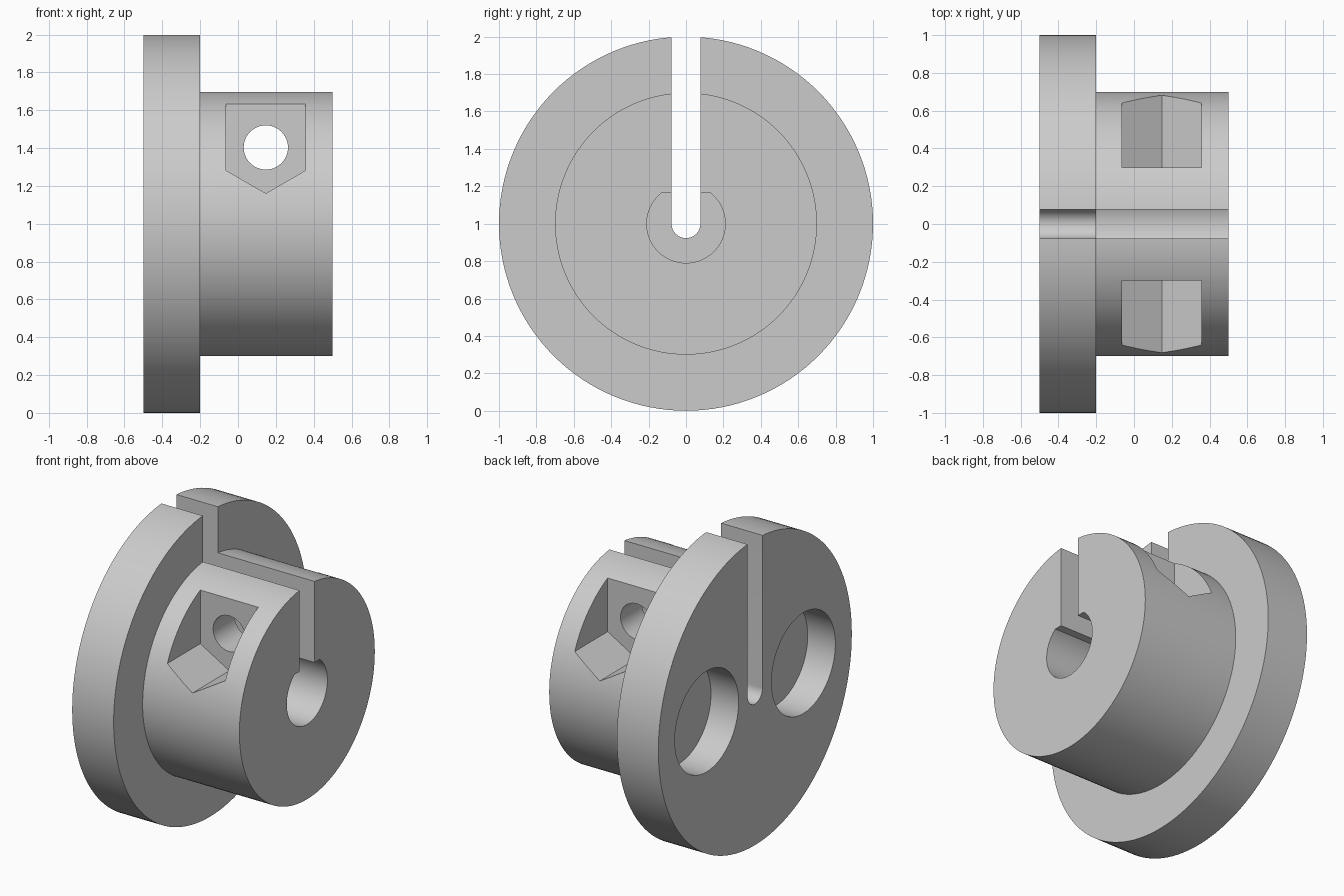
import bpy, bmesh, math

if "Cube" in bpy.data.objects:
    bpy.data.objects.remove(bpy.data.objects["Cube"])

CZ = 1.0              # height of the shaft axis
SLOT = 0.077          # half width of the slot
NX, NZ = 0.147, 1.403  # centre of the clamping screws

grey = bpy.data.materials.new("plain grey")
grey.diffuse_color = (0.60, 0.60, 0.60, 1)
grey.use_nodes = True
grey.node_tree.nodes["Principled BSDF"].inputs["Base Color"].default_value = grey.diffuse_color


def arc(cu, cv, r, a0, a1, n):
    """Points on an arc, angles in degrees, both ends included."""
    return [(cu + r * math.cos(math.radians(a0 + (a1 - a0) * i / n)),
             cv + r * math.sin(math.radians(a0 + (a1 - a0) * i / n))) for i in range(n + 1)]


def circle(cu, cv, r, n):
    return arc(cu, cv, r, 0, 360, n)[:-1]


def prism(name, outline, axis, lo, hi):
    """Extrude an outline along x (outline in y,z) or along y (outline in x,z)."""
    def place(u, v, d):
        return (d, u, v) if axis == 'x' else (u, d, v)
    bm = bmesh.new()
    a = [bm.verts.new(place(u, v, lo)) for u, v in outline]
    b = [bm.verts.new(place(u, v, hi)) for u, v in outline]
    bm.faces.new(a)
    bm.faces.new(b)
    for i in range(len(a)):
        j = (i + 1) % len(a)
        bm.faces.new((a[i], a[j], b[j], b[i]))
    bmesh.ops.recalc_face_normals(bm, faces=bm.faces)
    me = bpy.data.meshes.new(name)
    bm.to_mesh(me)
    bm.free()
    me.materials.append(grey)
    ob = bpy.data.objects.new(name, me)
    bpy.context.collection.objects.link(ob)
    return ob


def combine(body, tool, operation):
    """Apply a boolean and discard the tool."""
    bpy.context.view_layer.objects.active = body
    mod = body.modifiers.new("cut", 'BOOLEAN')
    mod.operation, mod.solver, mod.object = operation, 'EXACT', tool
    bpy.ops.object.modifier_apply(modifier=mod.name)
    bpy.data.objects.remove(tool)


# Flange disc with the narrower hub on its right side
body = prism("flanged_hub", circle(0, CZ, 1.0, 128), 'x', -0.5, -0.2)
combine(body, prism("hub", circle(0, CZ, 0.7, 128), 'x', -0.35, 0.5), 'UNION')

# D-shaped shaft bore through the hub
flat = math.degrees(math.asin(0.165 / 0.21))
bore = arc(0, CZ, 0.21, 180 - flat, 360 + flat, 64)
combine(body, prism("bore_cutter", bore, 'x', -0.2, 0.6), 'DIFFERENCE')

# Round-bottomed slot from the axis up through the rim
slot = arc(0, CZ, SLOT, 180, 360, 24) + [(SLOT, 2.2), (-SLOT, 2.2)]
combine(body, prism("slot_cutter", slot, 'x', -0.7, 0.7), 'DIFFERENCE')

# Screw hole crossing the slot
combine(body, prism("screw_cutter", circle(NX, NZ, 0.117, 48), 'y', -0.9, 0.9), 'DIFFERENCE')

# Nut pockets with a V floor, and blind round pockets in the flange face
w = 0.21
h = w / math.sqrt(3)
nut = [(NX - w, 1.9), (NX - w, NZ - h), (NX, NZ - 2 * h), (NX + w, NZ - h), (NX + w, 1.9)]
for s in (-1, 1):
    lo, hi = sorted((s * 0.3, s * 0.9))
    combine(body, prism("nut_cutter", nut, 'y', lo, hi), 'DIFFERENCE')
    combine(body, prism("pocket_cutter", circle(s * 0.5, CZ, 0.33, 64), 'x', -0.7, -0.3), 'DIFFERENCE')

# Smooth round walls, crisp edges
bpy.ops.object.select_all(action='DESELECT')
body.select_set(True)
bpy.context.view_layer.objects.active = body
bpy.ops.object.shade_smooth_by_angle(angle=math.radians(25))
